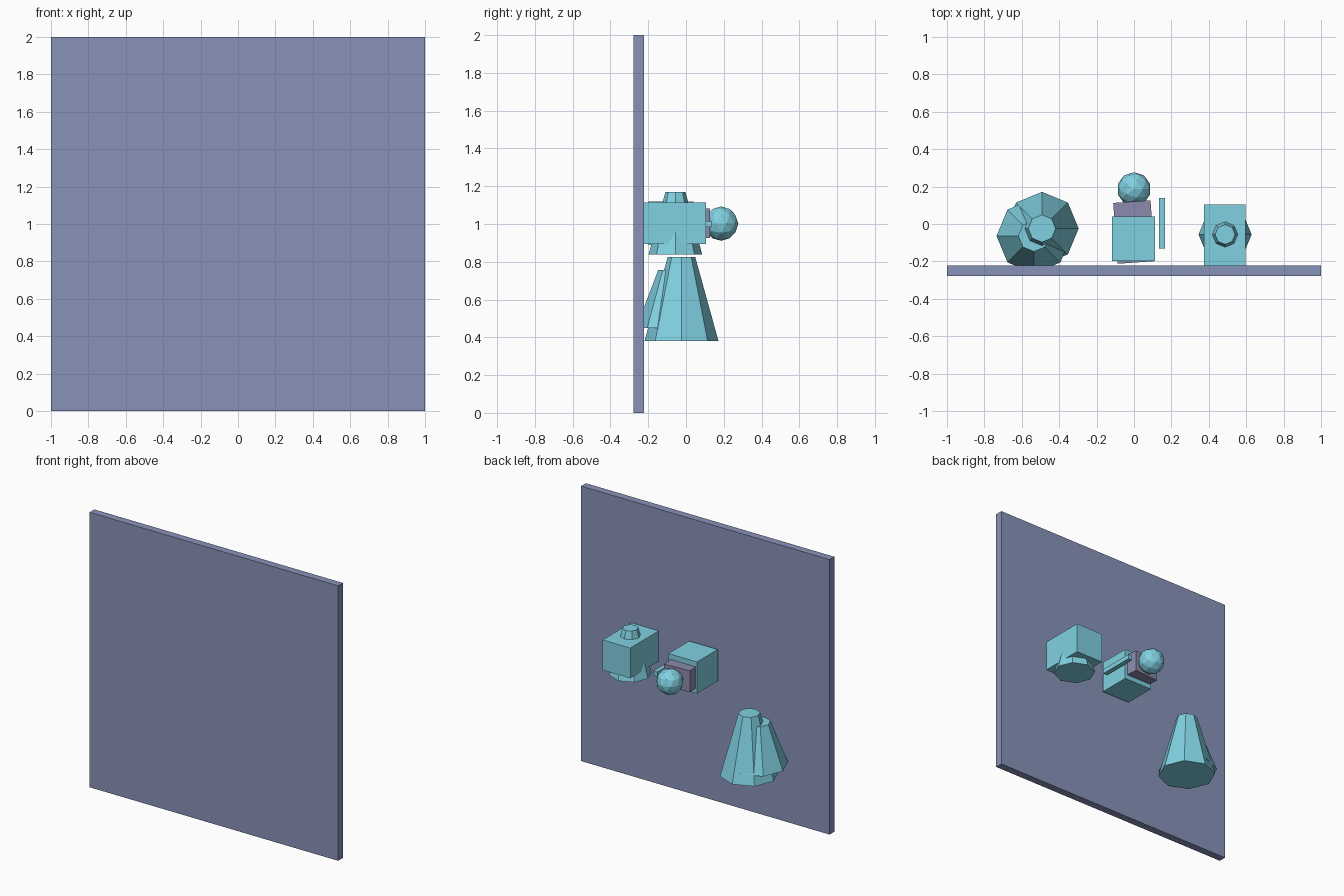
import bpy
from math import radians

if "Cube" in bpy.data.objects:
    bpy.data.objects.remove(bpy.data.objects["Cube"])


def material(name, rgb):
    m = bpy.data.materials.new(name)
    m.diffuse_color = (*rgb, 1)
    m.use_nodes = True
    m.node_tree.nodes["Principled BSDF"].inputs["Base Color"].default_value = m.diffuse_color
    return m


SLATE = material("slate_blue", (0.25, 0.29, 0.48))
MAUVE = material("mauve", (0.26, 0.26, 0.42))
CYAN = material("pale_cyan", (0.22, 0.64, 0.76))


def finish(name, mat):
    ob = bpy.context.object
    ob.name = name
    ob.data.materials.append(mat)
    return ob


def box(name, mat, x, y, z, turn=0):
    """Box from (min, max) ranges, turned about its own vertical axis."""
    spans = (x, y, z)
    bpy.ops.mesh.primitive_cube_add(size=1, location=[(a + b) / 2 for a, b in spans])
    ob = finish(name, mat)
    ob.scale = [b - a for a, b in spans]
    ob.rotation_euler.z = radians(turn)
    return ob


def tapered(name, x, y, z0, z1, r0, r1):
    """Eight-sided truncated cone."""
    bpy.ops.mesh.primitive_cone_add(vertices=8, radius1=r0, radius2=r1,
                                    depth=z1 - z0, location=(x, y, (z0 + z1) / 2))
    return finish(name, CYAN)


# Wall panel
box("wall", SLATE, (-1, 1), (-0.277, -0.222), (0, 2))

# Pair of overlapping tapered forms
tapered("large_cone", -0.492, -0.024, 0.38, 0.825, 0.196, 0.073)
tapered("rear_cone", -0.535, -0.064, 0.45, 0.757, 0.2, 0.083)

# Middle group: cube, turned block, side bar and ball
box("middle_cube", CYAN, (-0.117, 0.113), (-0.198, 0.041), (0.89, 1.12))
box("turned_block", MAUVE, (-0.1, 0.1), (-0.206, 0.12), (0.925, 1.082), 4)
box("side_bar", CYAN, (0.133, 0.166), (-0.13, 0.138), (0.983, 1.017))
bpy.ops.mesh.primitive_ico_sphere_add(subdivisions=2, radius=0.091,
                                      location=(0, 0.186, 1.002))
finish("ball", CYAN)

# Right group: block pierced by a tapered form
box("side_block", CYAN, (0.375, 0.597), (-0.225, 0.105), (0.894, 1.114))
tapered("piercing_cone", 0.487, -0.056, 0.838, 1.17, 0.142, 0.053)
